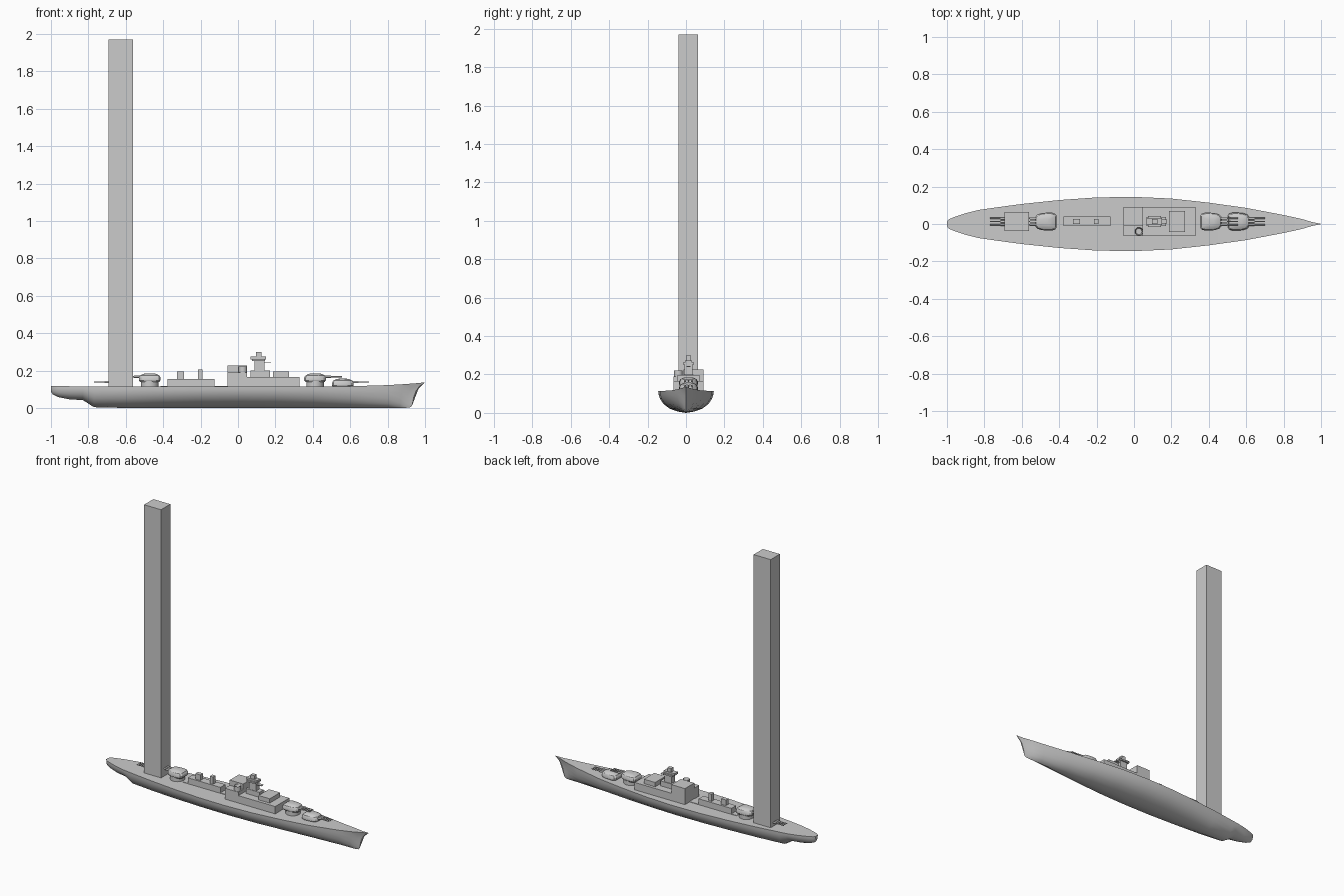
import bpy, bmesh, math

if "Cube" in bpy.data.objects:
    bpy.data.objects.remove(bpy.data.objects["Cube"])

CY = 0.013  # centreline of everything standing on the deck


def finish(name, bm, smooth=None):
    bmesh.ops.recalc_face_normals(bm, faces=bm.faces)
    me = bpy.data.meshes.new(name)
    bm.to_mesh(me)
    bm.free()
    ob = bpy.data.objects.new(name, me)
    bpy.context.collection.objects.link(ob)
    if smooth:
        bpy.ops.object.select_all(action='DESELECT')
        ob.select_set(True)
        bpy.context.view_layer.objects.active = ob
        bpy.ops.object.shade_smooth_by_angle(angle=math.radians(smooth))
    return ob


def box(name, x0, x1, y0, y1, z0, z1):
    bm = bmesh.new()
    bmesh.ops.create_cube(bm, size=1)
    for v in bm.verts:
        v.co = (x0 if v.co.x < 0 else x1, y0 if v.co.y < 0 else y1, z0 if v.co.z < 0 else z1)
    return finish(name, bm)


def loft(name, rings, smooth=None):
    bm = bmesh.new()
    rows = [[bm.verts.new(p) for p in r] for r in rings]
    n = len(rows[0])
    for a, b in zip(rows, rows[1:]):
        for i in range(n):
            j = (i + 1) % n
            bm.faces.new((a[i], a[j], b[j], b[i]))
    bm.faces.new(rows[0])
    bm.faces.new(rows[-1])
    return finish(name, bm, smooth)


def cylinder(name, x, y, r, z0, z1, n=20):
    ring = [(x + r * math.cos(2 * math.pi * i / n), y + r * math.sin(2 * math.pi * i / n)) for i in range(n)]
    return loft(name, [[(*p, z) for p in ring] for z in (z0, z1)], 40)


def barrel(name, x0, x1, y, z, r, n=10):
    return loft(name, [[(x, y + r * math.cos(2 * math.pi * i / n), z + r * math.sin(2 * math.pi * i / n))
                        for i in range(n)] for x in (x0, x1)], 40)


# Hull: stations of (x, half breadth, keel height, deck height)
STATIONS = [
    (-1.0, .012, .088, .118), (-.99, .025, .072, .118), (-.96, .038, .058, .117),
    (-.9, .058, .046, .116), (-.83, .075, .042, .115), (-.81, .078, .03, .115),
    (-.77, .084, .004, .115), (-.6, .107, 0, .115), (-.4, .128, 0, .115),
    (-.2, .142, 0, .115), (0, .145, 0, .115), (.2, .136, 0, .115),
    (.4, .114, 0, .115), (.6, .086, 0, .116), (.8, .048, 0, .122),
    (.9, .026, 0, .128), (.95, .011, 0, .132), (1.0, .001, .003, .137)]
SECTION = [(0, 0), (.3, .06), (.6, .2), (.82, .42), (.94, .66), (.985, .84), (1, 1)]
STEM = [.92, .93, .934, .94, .952, .97, 1.0]


def hull_ring(x, b, k, d):
    half = []
    for (u, v), s in zip(SECTION, STEM):
        xx = x if x < .8 else .8 + (x - .8) * (s - .8) / .2
        half.append((xx, u * b, k + v * (d - k)))
    return half + [(p[0], -p[1], p[2]) for p in reversed(half[1:])]


loft("hull", [hull_ring(*s) for s in STATIONS], 35)

# Tall column on the after deck
box("tall_column", -.692, -.562, -.038, .063, .11, 1.97)

# Aft deckhouse with two small houses
box("deck_plinth", -.415, -.05, -.012, .041, .105, .118)
box("aft_deckhouse", -.376, -.126, -.012, .041, .11, .156)
box("aft_house", -.325, -.288, -.001, .027, .15, .195)
box("aft_vent", -.215, -.19, -.001, .027, .15, .206)

# Midships blocks
box("forward_deckhouse", .04, .33, -.065, .09, .11, .166)
box("midships_house", -.055, .048, -.065, .09, .11, .19)
box("hangar_top", -.055, .048, -.012, .09, .185, .226)
box("bridge_house", .187, .273, -.043, .07, .16, .196)

# Open-topped round tub
tub = cylinder("round_tub", .026, -.04, .022, .185, .222)
bm = bmesh.new()
bm.from_mesh(tub.data)
bm.faces.ensure_lookup_table()
top = [f for f in bm.faces if f.calc_center_median().z > .22]
bmesh.ops.inset_region(bm, faces=top, thickness=.006)
bmesh.ops.translate(bm, verts=list({v for f in top for v in f.verts}), vec=(0, 0, -.02))
bm.to_mesh(tub.data)
bm.free()

# Command tower
box("tower_base", .068, .17, -.01, .038, .16, .2)
box("tower_shaft", .088, .142, -.007, .033, .195, .255)
box("tower_platform", .1, .177, .002, .024, .239, .244)
box("tower_wings", .075, .145, -.016, .042, .252, .262)
box("tower_cabin", .066, .15, -.005, .031, .26, .274)
box("tower_top", .096, .125, 0, .026, .27, .299)

# Turrets: plan outline from the rear round to the gun face
PLAN = [(-.058, -.032), (-.05, -.043), (-.03, -.049), (.02, -.046), (.045, -.038), (.058, -.022)]
PLAN += [(x, -y) for x, y in reversed(PLAN)]


def turret(name, cx, base, facing, gun_end, house=True):
    gz = base + .027
    if house:
        rings = []
        for s, dz in ((.9, 0), (1, .008), (1, .022), (.88, .034), (.62, .042), (.3, .045)):
            rings.append([(cx + facing * x * s, CY + y * s, base + dz) for x, y in PLAN])
        loft(name + "_gunhouse", rings, 30)
        cylinder(name + "_barbette", cx, CY, .047, .105, base + .003)
    for i in (-1, 0, 1):
        y = CY + i * .017
        barrel(f"{name}_gun_{i + 2}", cx, gun_end, y, gz, .0035)
        barrel(f"{name}_sleeve_{i + 2}", cx, cx + facing * .085, y, gz, .006)


turret("fore_upper_turret", .412, .14, 1, .555)
turret("fore_lower_turret", .56, .112, 1, .7)
turret("aft_upper_turret", -.472, .14, -1, -.567)
turret("aft_lower_turret", -.63, .112, -1, -.77, house=False)
